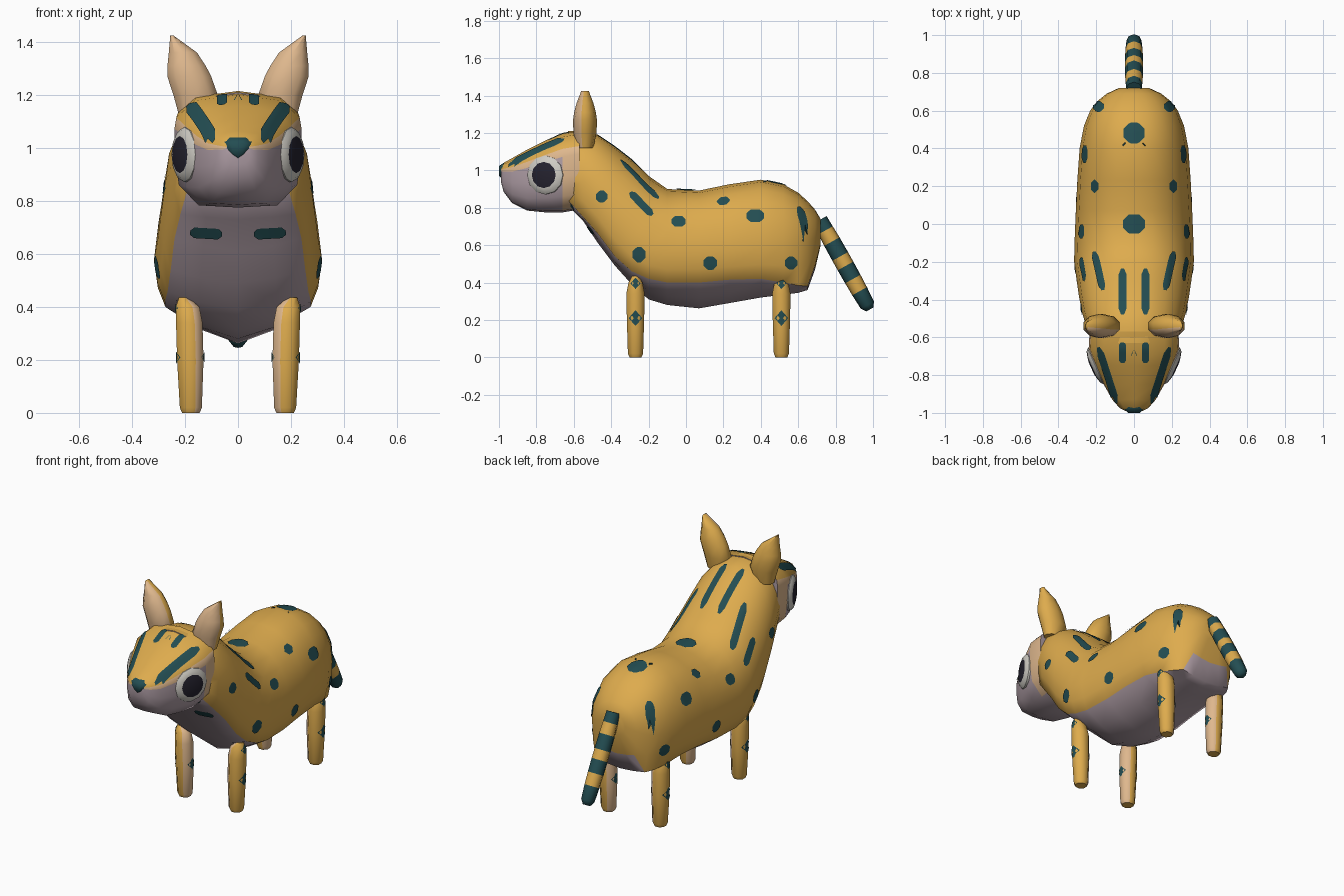
import bpy, bmesh, math
from mathutils import Vector
from mathutils.bvhtree import BVHTree

if "Cube" in bpy.data.objects:
    bpy.data.objects.remove(bpy.data.objects["Cube"])


def material(name, rgb):
    m = bpy.data.materials.new(name)
    m.diffuse_color = (*rgb, 1)
    m.use_nodes = True
    m.node_tree.nodes["Principled BSDF"].inputs["Base Color"].default_value = m.diffuse_color
    return m


MATS = [material("golden_fur", (0.73, 0.41, 0.075)),
        material("mauve_belly", (0.43, 0.34, 0.38)),
        material("peach_fur", (0.74, 0.48, 0.27)),
        material("teal_marking", (0.017, 0.075, 0.085)),
        material("eye_white", (0.62, 0.60, 0.55)),
        material("eye_dark", (0.018, 0.016, 0.028))]
GOLD, MAUVE, PEACH, TEAL, WHITE, DARK = range(6)


def finish(name, bm, angle=60):
    me = bpy.data.meshes.new(name)
    bm.to_mesh(me)
    for m in MATS:
        me.materials.append(m)
    ob = bpy.data.objects.new(name, me)
    bpy.context.collection.objects.link(ob)
    bpy.ops.object.select_all(action='DESELECT')
    ob.select_set(True)
    bpy.context.view_layer.objects.active = ob
    bpy.ops.object.shade_smooth_by_angle(angle=math.radians(angle))
    return ob


def loft(name, rings, rule, angle=60):
    """Skin closed rings; rule(face, ring index, segment index) gives the colour."""
    bm = bmesh.new()
    vs = [[bm.verts.new(p) for p in r] for r in rings]
    n = len(rings[0])
    info = {}
    for i in range(len(vs) - 1):
        for j in range(n):
            k = (j + 1) % n
            info[bm.faces.new((vs[i][j], vs[i][k], vs[i + 1][k], vs[i + 1][j]))] = (i, j)
    info[bm.faces.new(vs[0])] = (0, 0)
    info[bm.faces.new(vs[-1])] = (len(vs) - 2, 0)
    bmesh.ops.recalc_face_normals(bm, faces=bm.faces)
    bm.normal_update()
    for f, (i, j) in info.items():
        f.material_index = rule(f, i, j)
    finish(name, bm, angle)
    return BVHTree.FromBMesh(bm)


def mirrored(half, y):
    """Close a half section (bottom to top) across x = 0."""
    pts = half + [(-x, z) for x, z in reversed(half[1:-1])]
    return [(x, y, z) for x, z in pts]


def ellipse(c, rx, ry, n=8):
    return [(c[0] + rx * math.cos(math.tau * (k + .5) / n),
             c[1] + ry * math.sin(math.tau * (k + .5) / n), c[2]) for k in range(n)]


# body and neck: y, top, bottom, belly edge, half width, height of widest point
STATIONS = [(-.63, 1.21, .81, .84, .22, .98), (-.55, 1.21, .73, .75, .25, .94),
            (-.47, 1.19, .61, .66, .275, .86), (-.38, 1.13, .49, .54, .292, .74),
            (-.29, 1.06, .39, .46, .305, .64), (-.20, .97, .31, .42, .317, .58),
            (-.10, .90, .28, .40, .315, .56), (.07, .892, .262, .40, .308, .56),
            (.23, .925, .29, .415, .30, .57), (.40, .95, .32, .42, .288, .59),
            (.52, .925, .335, .40, .265, .60), (.60, .88, .345, .385, .232, .61),
            (.65, .835, .36, .38, .195, .62), (.69, .79, .47, .49, .145, .64),
            (.72, .74, .60, .61, .08, .67)]


def body_half(zt, zb, ze, w, zm):
    half = [(0, zb), (.48 * w, zb + .4 * (ze - zb)), (.87 * w, ze),
            (.96 * w, ze + .45 * (zm - ze))]
    for a in (0, 20, 40, 57, 74, 90):
        t = math.radians(a)
        half.append((w * max(math.cos(t), 0) ** .9 if a < 90 else 0,
                     zm + (zt - zm) * math.sin(t) ** .95))
    return half


N = 18
body = loft("body", [mirrored(body_half(*s[1:]), s[0]) for s in STATIONS],
            lambda f, i, j: MAUVE if min(j, N - 1 - j) < 2 and i < 13 else GOLD)

# head: y, top, bottom, half width
HEAD = [(-.57, 1.215, .79, .235), (-.66, 1.20, .775, .24), (-.75, 1.16, .775, .205),
        (-.85, 1.11, .785, .16), (-.93, 1.065, .825, .115), (-.975, 1.04, .885, .075),
        (-.99, 1.02, .94, .045)]


def head_half(zt, zb, w):
    h = zt - zb
    return [(0, zb), (.62 * w, zb + .02 * h), (.93 * w, zb + .2 * h), (w, zb + .45 * h),
            (w, zb + .70 * h), (.97 * w, zb + .80 * h), (.68 * w, zb + .95 * h), (0, zt)]


def head_color(f, i, j):
    k = min(j, 13 - j)
    if k >= 5:
        return GOLD
    if k == 4 or (i == 0 and k >= 1):
        return PEACH
    return MAUVE


head = loft("head", [mirrored(head_half(*s[1:]), s[0]) for s in HEAD], head_color)

# nose
loft("nose", [mirrored([(0, .955), (.03, .975), (.058, 1.0), (.056, 1.03), (.03, 1.046),
                        (0, 1.048)], -.935),
              mirrored([(0, .95), (.032, .972), (.06, 1.0), (.055, 1.025), (.03, 1.038),
                        (0, 1.04)], -.975),
              mirrored([(0, .97), (.015, .98), (.03, 1.0), (.03, 1.015), (.015, 1.022),
                        (0, 1.023)], -1.0)], lambda f, i, j: TEAL)

# ears, legs and eyes on both sides
EAR = [(1.12, .165, .06, .045), (1.20, .160, .088, .062), (1.27, .184, .087, .064),
       (1.31, .194, .076, .058), (1.36, .208, .056, .045), (1.425, .25, .006, .02)]
LEG = [(0, .178, .036, .034), (.02, .178, .045, .044), (.20, .18, .054, .050),
       (.34, .184, .054, .053), (.40, .19, .048, .040), (.435, .205, .02, .02)]

for side, s in (("right", 1), ("left", -1)):
    loft(side + "_ear", [ellipse((s * x, -.54, z), rx, ry, 10) for z, x, rx, ry in EAR],
         lambda f, i, j: PEACH if f.normal.y < -.3 else GOLD)
    for part, y in (("front", -.27), ("back", .51)):
        leg = loft(f"{side}_{part}_leg",
                   [ellipse((s * x, y, z), rx, ry) for z, x, rx, ry in LEG],
                   lambda f, i, j: PEACH if f.normal.x * s < -.2 else GOLD)
        # diamond markings on the outside, inside and top of the leg
        for dz, out, size in ((.21, 1, .042), (.21, -1, .036), (.395, 1, .03)):
            bm = bmesh.new()
            ring = []
            for k in range(8):
                r = size * (1 if k % 2 == 0 else .74)
                a = math.tau * k / 8
                p = Vector((s * (.18 + out * .3), y + .8 * r * math.cos(a), dz + r * math.sin(a)))
                hit, nor, _, _ = leg.ray_cast(p, Vector((-s * out, 0, 0)))
                if hit is None:
                    hit, nor, _, _ = leg.find_nearest(p)
                ring.append(bm.verts.new(hit + nor * .004))
            c = leg.ray_cast(Vector((s * (.18 + out * .3), y, dz)), Vector((-s * out, 0, 0)))[0]
            mid = bm.verts.new(c + Vector((s * out * .004, 0, 0)))
            for k in range(8):
                bm.faces.new((mid, ring[k], ring[(k + 1) % 8])).material_index = TEAL
            bmesh.ops.recalc_face_normals(bm, faces=bm.faces)
            if sum(f.normal.x for f in bm.faces) * s * out < 0:
                bmesh.ops.reverse_faces(bm, faces=bm.faces)
            finish(f"{side}_{part}_leg_mark", bm)

    # eye: stepped dome with a pale rim and a dark centre
    nrm = Vector((s * math.cos(.42), -math.sin(.42), 0))
    tan = Vector((-nrm.y, nrm.x, 0))
    centre = Vector((s * .196, -.75, .975))
    rings = []
    for r, d in ((.104, -.04), (.104, .008), (.09, .02), (.07, .026), (.035, .033)):
        rings.append([centre + nrm * d + tan * r * math.cos(math.tau * k / 12)
                      + Vector((0, 0, r * math.sin(math.tau * k / 12))) for k in range(12)])
    loft(side + "_eye", rings, lambda f, i, j: DARK if i >= 3 else WHITE, 40)


def patch(name, tree, axis, u, v, length, width, turn=0, sides=(1, -1)):
    """Thin marking laid on a surface; u, v are the two coordinates seen along the axis."""
    for s in sides:
        bm = bmesh.new()
        rows = []
        for a in range(9):
            t = length * (a / 4 - 1)
            w = width * min(1, .4 + (length - abs(t)) / width)
            row = []
            for b in range(5):
                q = w * (b / 2 - 1)
                p = u + t * math.cos(turn) - q * math.sin(turn)
                r = v + t * math.sin(turn) + q * math.cos(turn)
                o, d = {"side": ((s * 1, p, r), (-s, 0, 0)),
                        "top": ((s * p, r, 2), (0, 0, -1)),
                        "front": ((s * p, -2, r), (0, 1, 0))}[axis]
                hit, nor, _, _ = tree.ray_cast(Vector(o), Vector(d))
                if hit is None:
                    hit, nor, _, _ = tree.find_nearest(Vector(o))
                row.append(bm.verts.new(hit + nor * .005))
            rows.append(row)
        for a in range(8):
            for b in range(4):
                f = bm.faces.new((rows[a][b], rows[a + 1][b], rows[a + 1][b + 1], rows[a][b + 1]))
                f.material_index = TEAL
        bm.normal_update()
        if sum(f.normal.dot(Vector(d)) for f in bm.faces) > 0:
            bmesh.ops.reverse_faces(bm, faces=bm.faces)
        finish(name, bm)


# flank spots and shoulder stripe
for y, z, l, w in ((-.45, .86, .03, .032), (-.25, .55, .035, .042), (-.04, .725, .038, .028),
                   (.13, .505, .036, .036), (.37, .755, .046, .034), (.56, .505, .033, .035)):
    patch("flank_spot", body, "side", y, z, l, w)
patch("shoulder_stripe", body, "side", -.24, .82, .085, .02, -.8)
patch("cheek_spot", head, "side", -.6, .82, .018, .03)

# back spots and neck stripes
patch("back_spot", body, "top", 0, .48, .055, .055, 0, (1,))
patch("back_spot", body, "top", 0, 0, .058, .05, 0, (1,))
patch("back_spot", body, "top", .205, .2, .02, .042)
patch("rump_spot", body, "top", .185, .62, .028, .028)
patch("shoulder_stripe", body, "top", .185, -.25, .105, .018, 1.35)
patch("neck_stripe", body, "top", .06, -.36, .12, .021, math.pi / 2)

# forehead stripes and chest marks
patch("brow_stripe", head, "top", .06, -.68, .055, .019, math.pi / 2)
patch("face_stripe", head, "top", .138, -.80, .155, .018, 1.26)
patch("chest_mark", body, "front", .12, .68, .06, .02, .06)

# tail with alternating rings
a, b = Vector((0, .715, .735)), Vector((0, .975, .27))
d = (b - a).normalized()
up = Vector((1, 0, 0)).cross(d)
rings = []
for t, r in ((0, .042), (.12, .044), (.25, .047), (.42, .048), (.53, .048), (.68, .047),
             (.82, .045), (.98, .04), (1.03, .022)):
    c = a.lerp(b, t)
    rings.append([c + Vector((r * math.cos(math.tau * k / 8), 0, 0))
                  + up * r * math.sin(math.tau * k / 8) for k in range(8)])
loft("tail", rings, lambda f, i, j: TEAL if i in (0, 2, 4, 6, 7) else GOLD)
